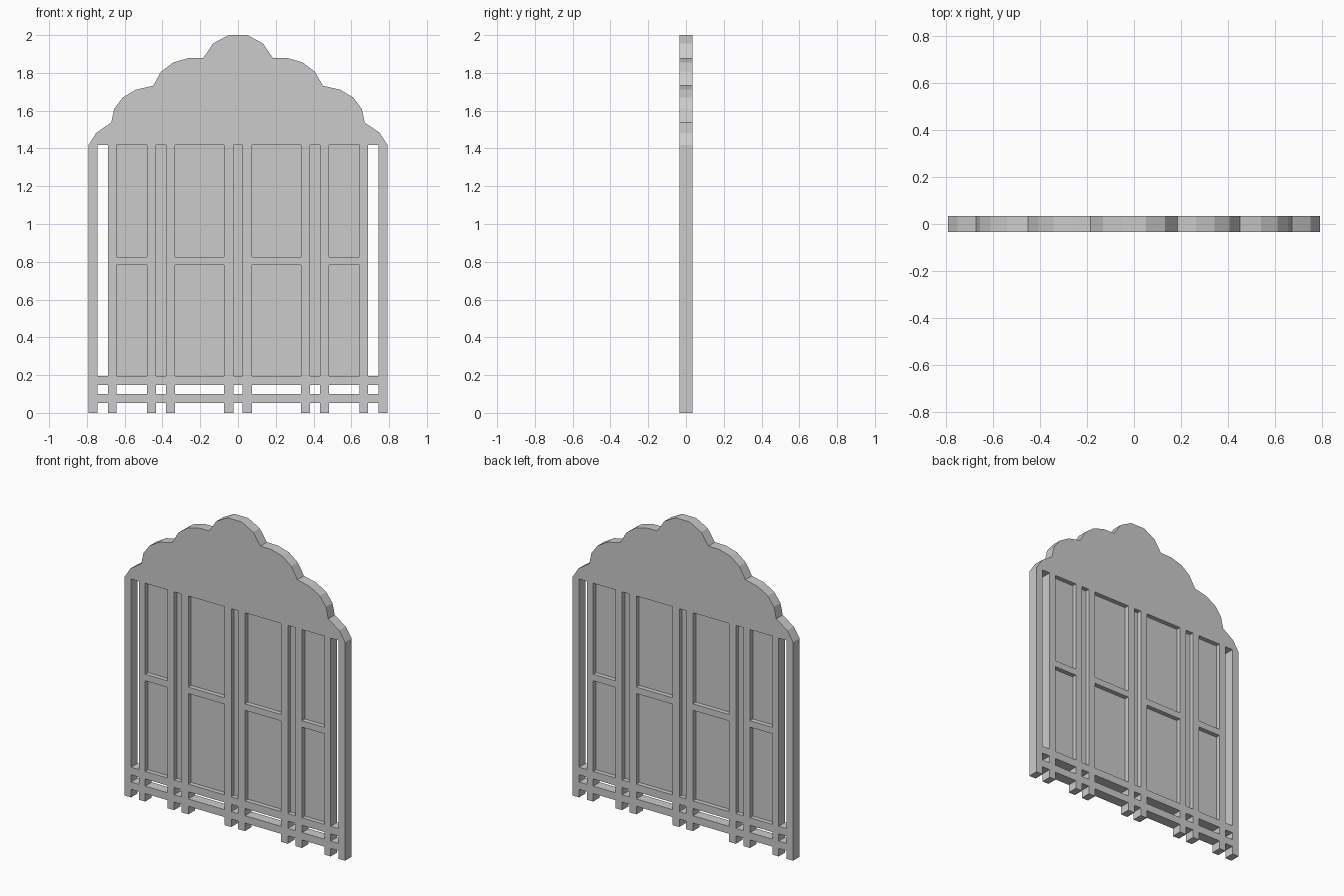
import bpy, bmesh

if "Cube" in bpy.data.objects:
    bpy.data.objects.remove(bpy.data.objects["Cube"])

D = 0.0335       # half depth of the frame
P = 0.004        # half depth of the thin panels
HEAD = 1.417     # underside of the scalloped head


def box(name, x0, x1, z0, z1, d=D):
    bm = bmesh.new()
    bmesh.ops.create_cube(bm, size=1)
    for v in bm.verts:
        v.co.x = x0 if v.co.x < 0 else x1
        v.co.y = -d if v.co.y < 0 else d
        v.co.z = z0 if v.co.z < 0 else z1
    return finish(name, bm)


def finish(name, bm):
    bmesh.ops.recalc_face_normals(bm, faces=bm.faces)
    me = bpy.data.meshes.new(name)
    bm.to_mesh(me)
    bm.free()
    ob = bpy.data.objects.new(name, me)
    bpy.context.collection.objects.link(ob)
    return ob


# Scalloped head: right half of the outline, mirrored
half = [(0.05, 2.0), (0.132, 1.956), (0.184, 1.879), (0.264, 1.878),
        (0.343, 1.855), (0.406, 1.807), (0.45, 1.732), (0.541, 1.711),
        (0.611, 1.669), (0.655, 1.61), (0.671, 1.537), (0.75, 1.483),
        (0.792, HEAD)]
outline = half + [(-x, z) for x, z in reversed(half)]
bm = bmesh.new()
face = bm.faces.new([bm.verts.new((x, -D, z)) for x, z in outline])
ext = bmesh.ops.extrude_face_region(bm, geom=[face])
bmesh.ops.translate(bm, vec=(0, 2 * D, 0),
                    verts=[g for g in ext["geom"] if isinstance(g, bmesh.types.BMVert)])
if not face.is_valid or len([f for f in bm.faces if len(f.verts) > 4]) < 2:
    bm.faces.new([v for v in bm.verts if v.co.y < 0])
finish("scalloped_head", bm)

# Upright posts
right = [(0.025, 0.073), (0.333, 0.381), (0.435, 0.483), (0.643, 0.689), (0.744, 0.792)]
posts = [(-b, -a) for a, b in reversed(right)] + right
for x0, x1 in posts:
    box("post", x0, x1, 0, HEAD)

# Bays between posts: low rails, mid rail in the wide bays, thin infill panels
for i, (left, nxt) in enumerate(zip(posts, posts[1:])):
    x0, x1 = left[1], nxt[0]
    box("bottom_rail", x0, x1, 0.052, 0.1)
    box("lower_rail", x0, x1, 0.147, 0.196)
    if i in (0, 8):          # outermost bays stay open
        continue
    if x1 - x0 > 0.1:
        box("mid_rail", x0, x1, 0.784, 0.826)
        box("lower_panel", x0, x1, 0.196, 0.784, P)
        box("upper_panel", x0, x1, 0.826, HEAD, P)
    else:
        box("narrow_panel", x0, x1, 0.196, HEAD, P)
